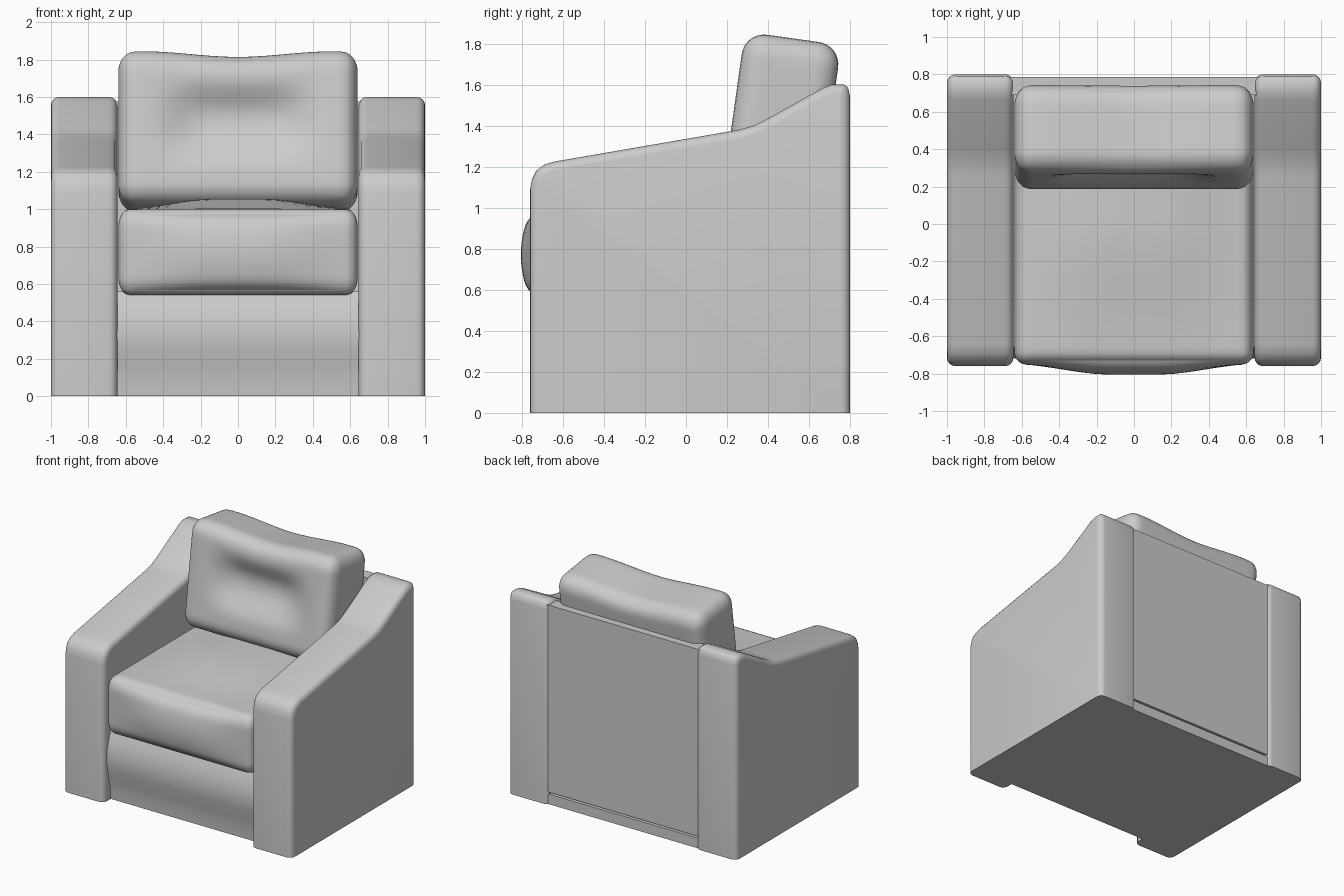
import bpy, bmesh, math
from mathutils import Vector

if "Cube" in bpy.data.objects:
    bpy.data.objects.remove(bpy.data.objects["Cube"], do_unlink=True)

fabric = bpy.data.materials.new("grey fabric")
fabric.use_nodes = True
GREY = (0.6, 0.6, 0.6, 1)
fabric.diffuse_color = GREY
fabric.node_tree.nodes["Principled BSDF"].inputs["Base Color"].default_value = GREY


def finish(name, bm):
    bmesh.ops.recalc_face_normals(bm, faces=bm.faces)
    mesh = bpy.data.meshes.new(name)
    bm.to_mesh(mesh)
    bm.free()
    mesh.materials.append(fabric)
    ob = bpy.data.objects.new(name, mesh)
    bpy.context.collection.objects.link(ob)
    bpy.ops.object.select_all(action="DESELECT")
    ob.select_set(True)
    bpy.context.view_layer.objects.active = ob
    bpy.ops.object.shade_smooth_by_angle(angle=math.radians(40))
    return ob


def prism(profile, x0, x1):
    """Extrude a (y, z) outline along x."""
    bm = bmesh.new()
    face = bm.faces.new([bm.verts.new((x0, y, z)) for y, z in profile])
    new = bmesh.ops.extrude_face_region(bm, geom=[face])["geom"]
    for v in new:
        if isinstance(v, bmesh.types.BMVert):
            v.co.x = x1
    return bm


def cushion(name, center, half, radius, shape):
    """Rounded box, finely divided, then bent by shape(point, u) with u in -1..1."""
    bm = bmesh.new()
    bmesh.ops.create_cube(bm, size=2)
    bmesh.ops.subdivide_edges(bm, edges=bm.edges[:], cuts=27, use_grid_fill=True)
    for v in bm.verts:
        u = Vector([math.sin(c * math.pi / 2) for c in v.co])
        q = Vector([a * h for a, h in zip(u, half)])
        core = Vector([max(r - h, min(h - r, a)) for a, h, r in zip(q, half, radius)])
        d = Vector([(a - c) / r for a, c, r in zip(q, core, radius)])
        if d.length > 0:
            d.normalize()
        p = Vector(center) + core + Vector([a * r for a, r in zip(d, radius)])
        v.co = shape(p, u)
    return finish(name, bm)


def ramp(value, inner, outer):
    """1 inside inner, smoothly down to 0 at outer."""
    t = max(0, min(1, (outer - abs(value)) / (outer - inner)))
    return t * t * (3 - 2 * t)


# Sloped arms with softened outlines
arm_profile = [(-0.76, 0), (-0.76, 1.09), (-0.75, 1.14), (-0.73, 1.18), (-0.69, 1.21),
               (-0.64, 1.225), (0.26, 1.38), (0.33, 1.4), (0.4, 1.435), (0.66, 1.58),
               (0.71, 1.6), (0.77, 1.6), (0.79, 1.585), (0.8, 1.54), (0.8, 0)]
for side, name in ((1, "left_arm"), (-1, "right_arm")):
    bm = prism(arm_profile, side * 0.645, side)
    rim = [e for e in bm.edges
           if abs(e.verts[0].co.x - e.verts[1].co.x) < 1e-4
           and max(v.co.z for v in e.verts) > 0.01]
    bmesh.ops.bevel(bm, geom=rim, offset=0.045, segments=4, profile=0.5,
                    affect="EDGES", clamp_overlap=False)
    finish(name, bm)

# Base with a gently bulging front
base_profile = [(-0.67, 0), (-0.675, 0.08), (-0.69, 0.16), (-0.71, 0.24), (-0.72, 0.32),
                (-0.715, 0.4), (-0.695, 0.48), (-0.66, 0.56), (0.74, 0.56), (0.74, 0)]
finish("base", prism(base_profile, -0.67, 0.67))

# Back panel and the rail under it, parted by a thin slot
for name, low, high in (("back_panel", 0.095, 1.575), ("back_rail", 0, 0.08)):
    finish(name, prism([(0.69, low), (0.785, low), (0.785, high), (0.69, high)], -0.68, 0.68))


# Seat cushion: crowned top, bowed front
def shape_seat(p, u):
    across = ramp(u.x, 0.2, 1)
    if u.z > 0:
        p.z += 0.055 * u.z * across * ramp(p.y - 0.1, 0.1, 0.85)
    if u.y < 0:
        p.y += u.y * 0.055 * across * (1 - u.z * u.z)
    return p


cushion("seat_cushion", (0, -0.15, 0.77), (0.64, 0.6, 0.23), (0.06, 0.07, 0.1), shape_seat)


# Back cushion: leaning, dipped top, dented front
def shape_back(p, u):
    dy = p.y - 0.465
    if u.y < 0:
        above = p.z - 1.44
        dent = ramp(above, 0.02, 0.26) * ramp(p.x, 0.17, 0.48)
        p.y -= 0.085 * dent * u.y
    if u.z > 0:
        p.z -= 0.03 * u.z * ramp(p.x, 0, 0.5)
    p.y += 0.14 * (p.z - 1.42)
    p.z -= 0.14 * dy
    return p


cushion("back_cushion", (0, 0.465, 1.415), (0.64, 0.235, 0.41), (0.09, 0.11, 0.11), shape_back)
